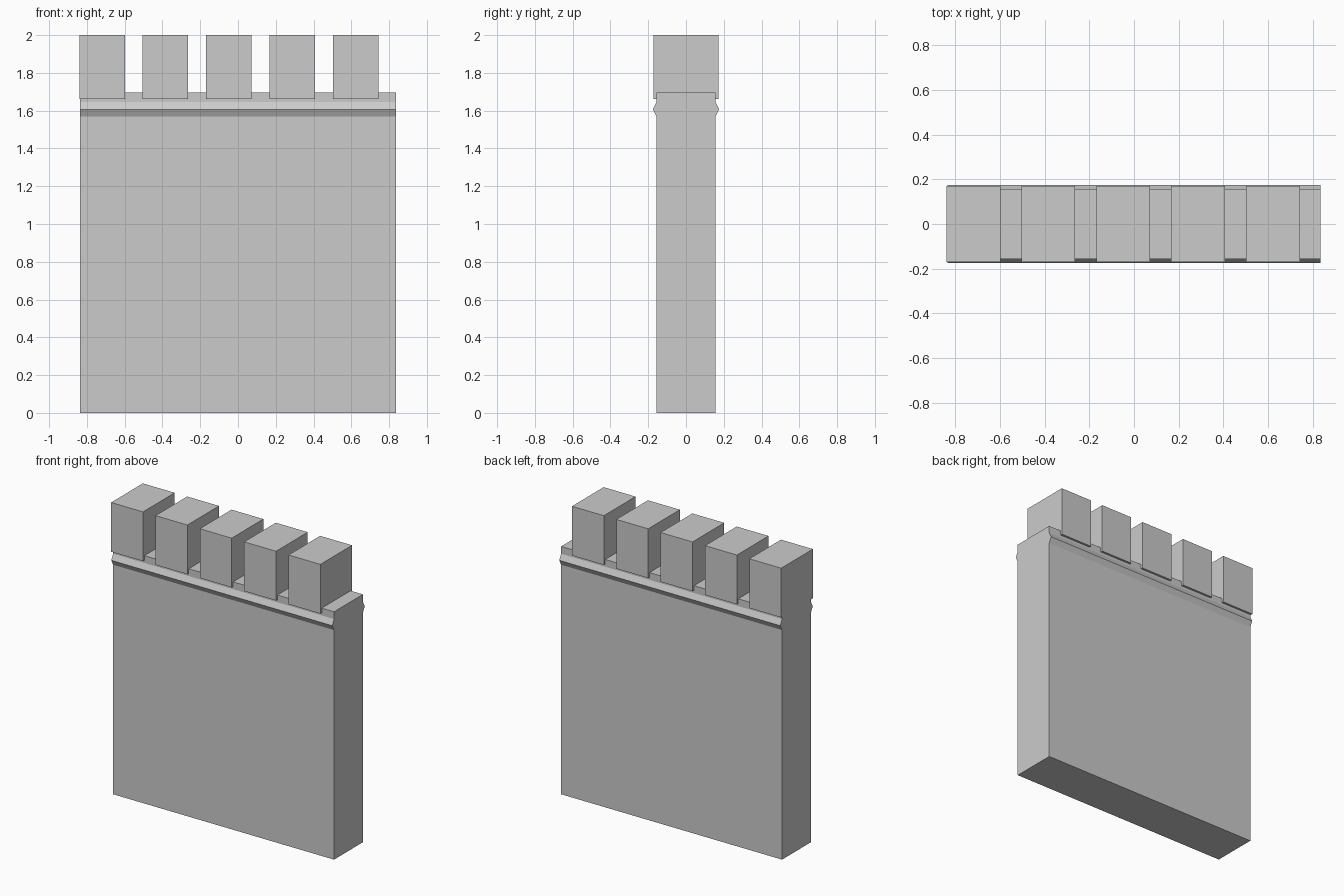
import bpy, bmesh

if "Cube" in bpy.data.objects:
    bpy.data.objects.remove(bpy.data.objects["Cube"])

HALF_LENGTH = 0.836


def new_object(name, bm):
    bmesh.ops.recalc_face_normals(bm, faces=bm.faces)
    mesh = bpy.data.meshes.new(name)
    bm.to_mesh(mesh)
    bm.free()
    obj = bpy.data.objects.new(name, mesh)
    bpy.context.collection.objects.link(obj)
    return obj


def extrude_profile(name, profile, x0, x1):
    """Extrude a closed (y, z) outline along x."""
    bm = bmesh.new()
    face = bm.faces.new([bm.verts.new((x0, y, z)) for y, z in profile])
    geom = bmesh.ops.extrude_face_region(bm, geom=[face])["geom"]
    moved = [v for v in geom if isinstance(v, bmesh.types.BMVert)]
    bmesh.ops.translate(bm, verts=moved, vec=(x1 - x0, 0, 0))
    return new_object(name, bm)


# Wall with a pointed string course on both long faces
half = [(0.156, 0), (0.156, 1.57), (0.175, 1.607), (0.156, 1.645), (0.156, 1.695)]
outline = half + [(-y, z) for y, z in reversed(half)]
extrude_profile("wall", outline, -HALF_LENGTH, HALF_LENGTH)

# Merlons, slightly overhanging the wall and sunk into its top
WIDTH, PITCH, DEPTH = 0.241, 0.3355, 0.171
block = [(-DEPTH, 1.663), (DEPTH, 1.663), (DEPTH, 2.0), (-DEPTH, 2.0)]
for i in range(5):
    x = -0.84 + i * PITCH
    extrude_profile(f"merlon_{i + 1}", block, x, x + WIDTH)
